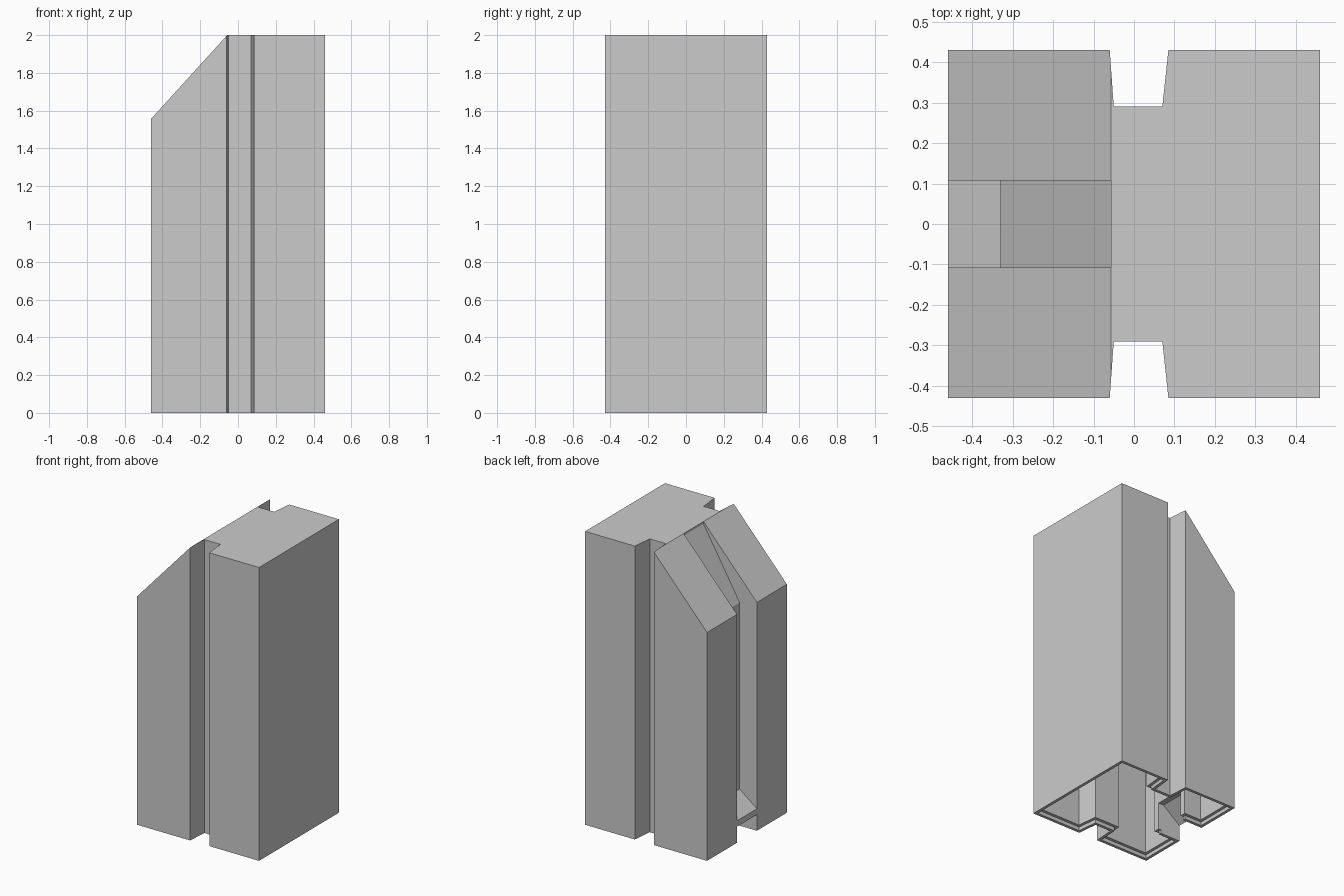
import bpy
import bmesh
from mathutils import Vector

default = bpy.data.objects.get("Cube")
if default:
    bpy.data.objects.remove(default, do_unlink=True)

grey = bpy.data.materials.new("plain_grey")
grey.use_nodes = True
COLOUR = (0.6, 0.6, 0.6, 1)
grey.diffuse_color = COLOUR
grey.node_tree.nodes["Principled BSDF"].inputs["Base Color"].default_value = COLOUR


def prism(name, points, low, high, axis="z"):
    """Extrude a closed profile along z (profile in xy) or y (profile in xz)."""
    bm = bmesh.new()
    if axis == "z":
        start, move = [(a, b, low) for a, b in points], Vector((0, 0, high - low))
    else:
        start, move = [(a, low, b) for a, b in points], Vector((0, high - low, 0))
    face = bm.faces.new([bm.verts.new(p) for p in start])
    extruded = bmesh.ops.extrude_face_region(bm, geom=[face], use_keep_orig=True)
    verts = [g for g in extruded["geom"] if isinstance(g, bmesh.types.BMVert)]
    bmesh.ops.translate(bm, verts=verts, vec=move)
    bmesh.ops.recalc_face_normals(bm, faces=bm.faces)
    mesh = bpy.data.meshes.new(name)
    bm.to_mesh(mesh)
    bm.free()
    mesh.materials.append(grey)
    obj = bpy.data.objects.new(name, mesh)
    bpy.context.collection.objects.link(obj)
    return obj


def cut(target, cutter):
    """Subtract the cutter, then discard it."""
    cutter.hide_render = True
    mod = target.modifiers.new("cut", "BOOLEAN")
    mod.operation, mod.solver, mod.object = "DIFFERENCE", "EXACT", cutter
    bpy.context.view_layer.objects.active = target
    bpy.ops.object.modifier_apply(modifier=mod.name)
    bpy.data.objects.remove(cutter, do_unlink=True)


def inset(points, t):
    """Move every side of a counter-clockwise outline inwards by t."""
    result = []
    for i, p in enumerate(points):
        p = Vector(p)
        a = (p - Vector(points[i - 1])).normalized()
        b = (Vector(points[(i + 1) % len(points)]) - p).normalized()
        na, nb = Vector((-a.y, a.x)), Vector((-b.y, b.x))
        result.append(tuple(p + (na + nb) * t / (1 + na.dot(nb))))
    return result


# Plan outline: rectangle with a tapered groove front and back
W, D, SLOT, BACK = 0.46, 0.43, 0.107, -0.33
front = [(-W, -D), (-0.06, -D), (-0.05, -0.29), (0.07, -0.29), (0.085, -D), (W, -D)]
outline = front + [(x, -y) for x, y in reversed(front)]
body = prism("housing", outline, 0, 2)

# Sloping top on one side
cut(body, prism("slope_cutter", [(-0.057, 2), (-0.657, 1.34), (-0.657, 2.2), (-0.057, 2.2)],
                -0.6, 0.6, "y"))

# Stepped hollow, open at the bottom, running around the side slot
slotted = outline + [(-W, SLOT), (BACK, SLOT), (BACK, -SLOT), (-W, -SLOT)]
cut(body, prism("hollow_cutter", inset(slotted, 0.04), -0.1, 1.47))
cut(body, prism("rim_cutter", inset(slotted, 0.02), -0.1, 0.025))

# Side slot with sloping head and ramped floor
cut(body, prism("slot_cutter", [(-0.6, 0.15), (-W, 0.15), (BACK, 0.25), (BACK, 1.52),
                                (-0.057, 1.985), (-0.057, 2.2), (-0.6, 2.2)],
                -SLOT, SLOT, "y"))

# Opening beneath the slot floor
cut(body, prism("lower_slot_cutter", [(-0.6, -0.1), (-0.28, -0.1), (-0.28, 0.21),
                                      (BACK, 0.21), (-W, 0.11), (-0.6, 0.11)],
                -SLOT, SLOT, "y"))
